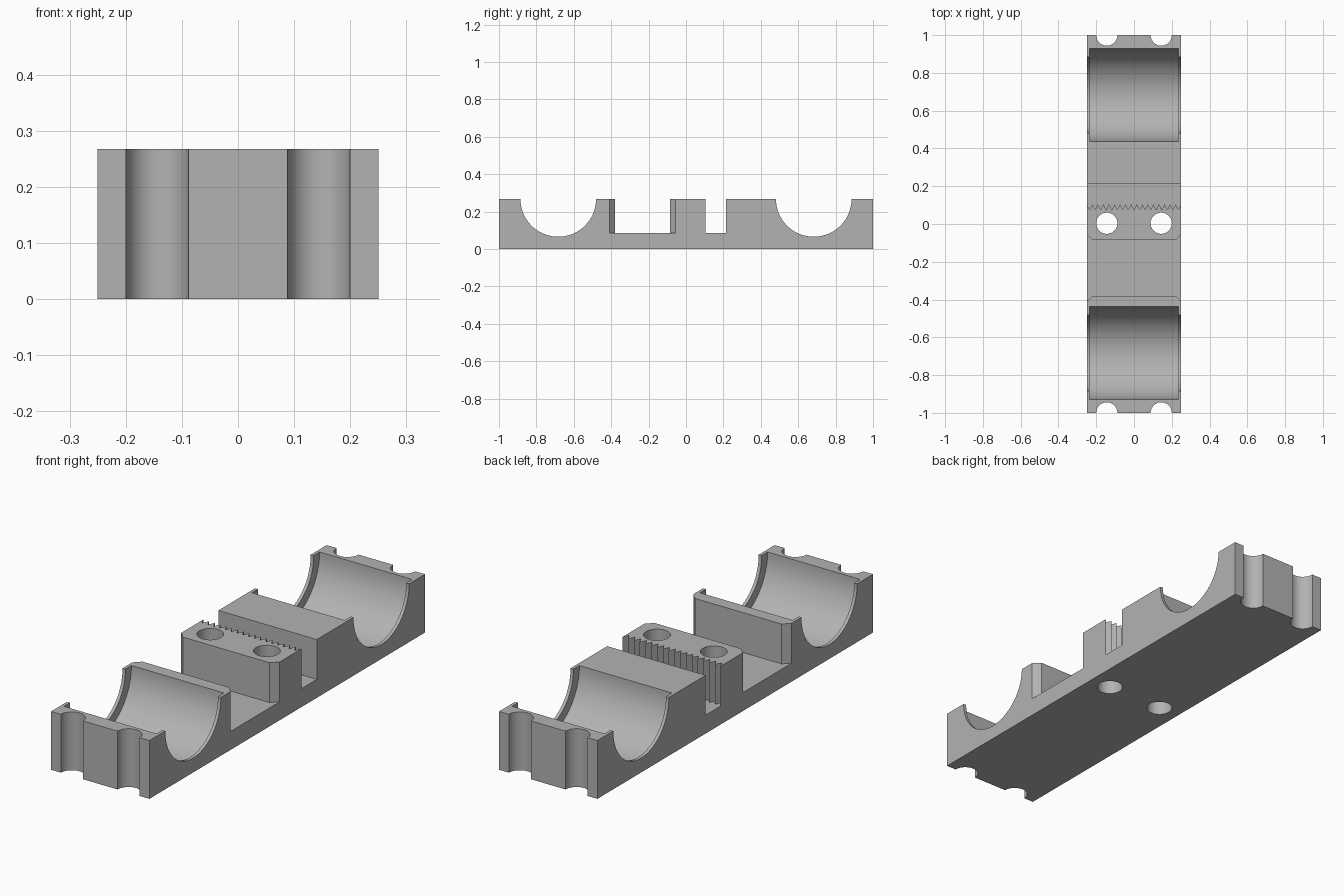
import bpy
import bmesh
from math import cos, sin, tau
from mathutils import Matrix

old = bpy.data.objects.get("Cube")
if old:
    bpy.data.objects.remove(old, do_unlink=True)

HALF_W, HEIGHT, FLOOR = 0.25, 0.268, 0.085
SEAT_Y, BOLT_X, BOLT_R = 0.683, 0.144, 0.056
ABOVE = HEIGHT + 0.1

grey = bpy.data.materials.new("plain grey")
grey.use_nodes = True
colour = (0.45, 0.45, 0.45, 1)
grey.diffuse_color = colour
grey.node_tree.nodes["Principled BSDF"].inputs["Base Color"].default_value = colour


def prism(name, outline, low, high, matrix=Matrix()):
    """Extrude a flat outline between two heights."""
    bm = bmesh.new()
    face = bm.faces.new([bm.verts.new((x, y, low)) for x, y in outline])
    top = bmesh.ops.extrude_face_region(bm, geom=[face])["geom"]
    bmesh.ops.translate(bm, vec=(0, 0, high - low),
                        verts=[v for v in top if isinstance(v, bmesh.types.BMVert)])
    bmesh.ops.recalc_face_normals(bm, faces=bm.faces)
    bm.transform(matrix)
    mesh = bpy.data.meshes.new(name)
    bm.to_mesh(mesh)
    bm.free()
    mesh.materials.append(grey)
    obj = bpy.data.objects.new(name, mesh)
    bpy.context.collection.objects.link(obj)
    return obj


def circle(x, y, r, n):
    return [(x + r * cos(tau * i / n), y + r * sin(tau * i / n)) for i in range(n)]


# Solid block
body = prism("clamp_block", [(-HALF_W, -1), (HALF_W, -1), (HALF_W, 1), (-HALF_W, 1)],
             0, HEIGHT)
cutters = []

# Round bearing seats: a narrow lip cut right across, a wider pocket inside
along_x = Matrix.Rotation(tau / 4, 4, 'Y')
for y in (-SEAT_Y, SEAT_Y):
    for r, half in ((0.202, 0.3), (0.245, 0.235)):
        place = Matrix.Translation((0, y, HEIGHT)) @ along_x
        cutters.append(prism("seat_cutter", circle(0, 0, r, 96), -half, half, place))

# Bolt holes in the middle and half holes at both ends
for y in (-1, 0.004, 1):
    for x in (-BOLT_X, BOLT_X):
        cutters.append(prism("bolt_cutter", circle(x, y, BOLT_R, 48), -0.1, ABOVE))

# Wide slot with chamfered corners on both walls
slot = [(-0.28, -0.44), (-0.22, -0.38), (0.22, -0.38), (0.28, -0.44),
        (0.28, -0.025), (0.22, -0.085), (-0.22, -0.085), (-0.28, -0.025)]
cutters.append(prism("wide_slot_cutter", slot, FLOOR, ABOVE))

# Narrow slot with a row of teeth on one wall
teeth, tip, root = 17, 0.105, 0.075
zigzag = [(-HALF_W + HALF_W * i / teeth, root if i % 2 else tip)
          for i in range(2 * teeth + 1)]
slot = [(-0.3, tip)] + zigzag + [(0.3, tip), (0.3, 0.215), (-0.3, 0.215)]
cutters.append(prism("toothed_slot_cutter", slot, FLOOR, ABOVE))

# Cut everything out of the block
bpy.ops.object.select_all(action='DESELECT')
bpy.context.view_layer.objects.active = body
body.select_set(True)
for cutter in cutters:
    mod = body.modifiers.new("cut", 'BOOLEAN')
    mod.operation, mod.solver, mod.object = 'DIFFERENCE', 'EXACT', cutter
    bpy.ops.object.modifier_apply(modifier=mod.name)
    bpy.data.objects.remove(cutter, do_unlink=True)

bpy.ops.object.shade_smooth_by_angle(angle=0.5)
